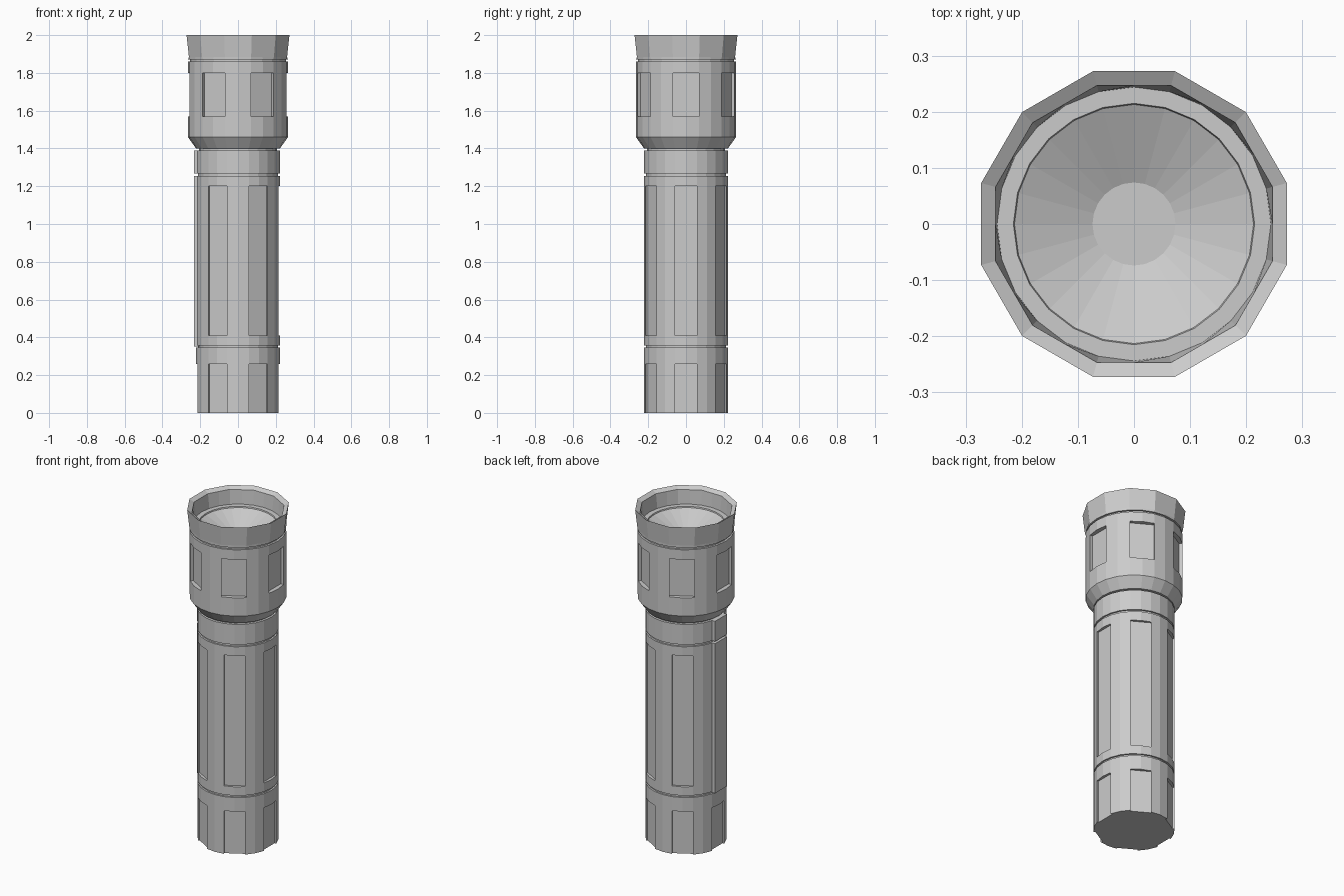
import bpy, bmesh
from math import sin, cos, pi, radians

if "Cube" in bpy.data.objects:
    bpy.data.objects.remove(bpy.data.objects["Cube"])

N = 24
C15 = cos(radians(15))


def finish(name, bm):
    bmesh.ops.recalc_face_normals(bm, faces=bm.faces)
    me = bpy.data.meshes.new(name)
    bm.to_mesh(me)
    bm.free()
    ob = bpy.data.objects.new(name, me)
    bpy.context.collection.objects.link(ob)
    return ob


def lathe(profile):
    """Spin (r, z[, 12]) rings; a third value makes that ring twelve-sided."""
    bm = bmesh.new()
    rings, cells = [], {}
    for p in profile:
        ring = []
        for i in range(N):
            r = p[0] * (C15 if len(p) > 2 and i % 2 == 0 else 1)
            a = 2 * pi * i / N
            ring.append(bm.verts.new((r * cos(a), r * sin(a), p[1])))
        rings.append(ring)
    for k in range(len(rings) - 1):
        for i in range(N):
            j = (i + 1) % N
            cells[k, i] = bm.faces.new((rings[k][i], rings[k][j], rings[k + 1][j], rings[k + 1][i]))
    return bm, rings, cells


def recess(bm, cells, k, i, r, depth):
    """Sink a flat panel two facets wide, centred on vertex column i."""
    old = [cells[k, (i - 1) % N], cells[k, i]]
    res = bmesh.ops.extrude_face_region(bm, geom=old)
    bmesh.ops.delete(bm, geom=[f for f in old if f.is_valid], context='FACES_ONLY')
    a = 2 * pi * i / N
    for v in [g for g in res['geom'] if isinstance(g, bmesh.types.BMVert)]:
        off = v.co.x * cos(a) + v.co.y * sin(a) - (r * C15 - depth)
        v.co.x -= off * cos(a)
        v.co.y -= off * sin(a)


# body tube with grooves, grip panels and tail panels
R, G = 0.222, 0.212
bm, rings, cells = lathe([(R, 0), (R, .26), (R, .345), (G, .345), (G, .357), (R, .357),
                          (R, .41), (R, 1.2), (R, 1.255), (G, 1.255), (G, 1.268),
                          (R, 1.268), (R, 1.39), (.207, 1.39), (.207, 1.42)])
for i in range(0, N, 4):
    recess(bm, cells, 0, i, R, .01)
    if i != 12:
        recess(bm, cells, 6, i, R, .01)
# open the tail panels at the bottom, then close the base
low = [f for f in bm.faces if all(v.co.z < 1e-5 for v in f.verts)]
bmesh.ops.delete(bm, geom=low, context='FACES')
loose = [e for e in bm.edges if not e.link_faces]
bmesh.ops.delete(bm, geom=loose, context='EDGES')
edge = [e for e in bm.edges if e.is_boundary and all(v.co.z < 1e-5 for v in e.verts)]
bmesh.ops.contextual_create(bm, geom=edge)
finish("body_tube", bm)

# raised strip on the left side, split by the groove
for name, z0, z1 in (("side_strip", .352, 1.255), ("side_strip_upper", 1.268, 1.39)):
    bm = bmesh.new()
    bmesh.ops.create_cube(bm, size=1)
    for v in bm.verts:
        v.co = (-.234 if v.co.x < 0 else -.205, v.co.y * .115, z0 if v.co.z < 0 else z1)
    finish(name, bm)

# head with windows, twelve-sided bezel and reflector bowl
H = 0.265
bm, rings, cells = lathe([(.2, 1.4), (.222, 1.4), (H, 1.46), (H, 1.57), (H, 1.8), (H, 1.86),
                          (.253, 1.86), (.253, 1.872), (.264, 1.872), (.269, 1.885, 12),
                          (.282, 2.0, 12), (.2555, 1.985, 12), (.244, 1.9), (.215, 1.9),
                          (.213, 1.893), (.074, 1.83)])
for i in range(0, N, 4):
    recess(bm, cells, 3, i, H, .018)
bm.faces.new(rings[-1])
finish("head", bm)
